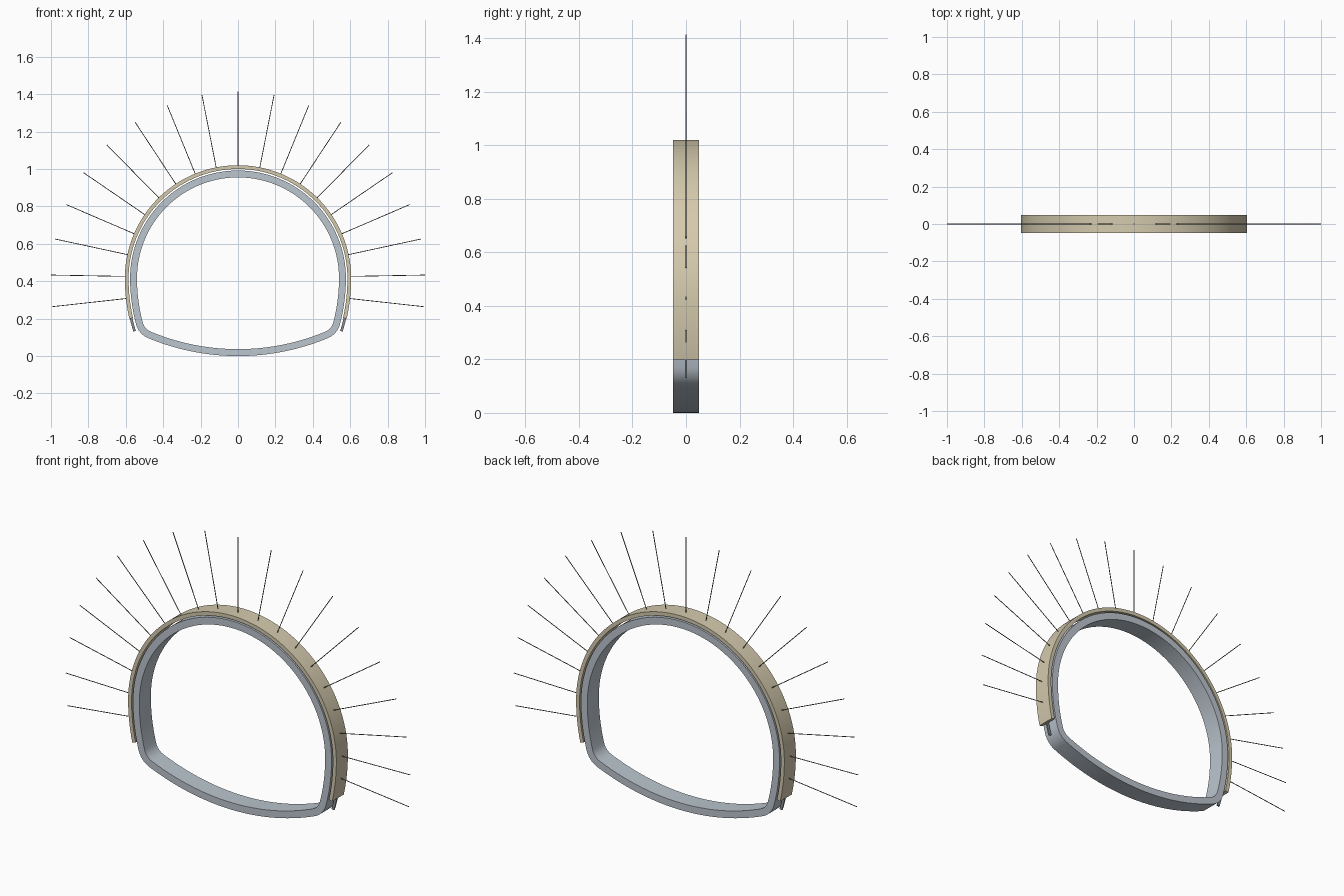
import bpy, bmesh
from math import sin, cos, sqrt, atan2, radians, pi
from mathutils import Vector

if "Cube" in bpy.data.objects:
    bpy.data.objects.remove(bpy.data.objects["Cube"])

CZ = 0.415      # spring line height
C = 0.375       # side wall arc centre offset
HALF = 0.048    # half depth of the tunnel slice


def material(name, col):
    m = bpy.data.materials.new(name)
    m.diffuse_color = (*col, 1)
    m.use_nodes = True
    m.node_tree.nodes["Principled BSDF"].inputs["Base Color"].default_value = m.diffuse_color
    return m


CONCRETE = material("concrete", (0.50, 0.56, 0.62))
SPRAYED = material("sprayed_concrete", (0.66, 0.59, 0.42))
STEEL = material("steel", (0.25, 0.27, 0.29))
BOLT = material("bolt_steel", (0.22, 0.18, 0.13))


def arc(cx, cz, r, a0, a1, n):
    return [(cx + r * cos(a0 + (a1 - a0) * i / n), cz + r * sin(a0 + (a1 - a0) * i / n))
            for i in range(n + 1)]


def mirrored(right):
    """Right half listed from the crown downwards -> left foot, crown, right foot."""
    return [(-x, z) for x, z in reversed(right[1:])] + right


def arch(r, foot):
    """Crown arc followed by a flatter wall arc down to the foot angle."""
    right = arc(0, CZ, r, pi / 2, 0, 48)
    right += arc(-C, CZ, r + C, 0, -foot, 10)[1:]
    return mirrored(right)


def lining(off):
    """Closed tunnel outline: crown, wall, rounded corner and curved invert."""
    R, Rw, Ri, rc = 0.577, 0.577 + C, 1.25, 0.11
    # corner centre = intersection of the inset wall and invert circles
    p, q = Vector((-C, CZ)), Vector((0, Ri))
    d = q - p
    a, b, L = Rw - rc, Ri - rc, d.length
    t = (a * a - b * b + L * L) / (2 * L)
    h = sqrt(a * a - t * t)
    u = d / L
    k = p + u * t + Vector((u.y, -u.x)) * h
    aw = atan2(k.y - p.y, k.x - p.x)
    ai = atan2(k.y - q.y, k.x - q.x)
    right = arc(0, CZ, R - off, pi / 2, 0, 48)
    right += arc(p.x, p.y, Rw - off, 0, aw, 10)[1:]
    right += arc(k.x, k.y, rc - off, aw, ai, 10)[1:]
    right += arc(0, Ri, Ri - off, ai, -pi / 2, 20)[1:]
    return mirrored(right)[1:]


def band(name, outer, inner, half, mat, closed=False):
    """Solid strip between two matching outlines, extruded along y."""
    bm = bmesh.new()
    rows = [[bm.verts.new((x, y, z)) for x, z in line]
            for line, y in ((outer, -half), (inner, -half), (inner, half), (outer, half))]
    n = len(outer)
    for i in range(n if closed else n - 1):
        j = (i + 1) % n
        for k in range(4):
            a, b = rows[k], rows[(k + 1) % 4]
            bm.faces.new((a[i], a[j], b[j], b[i]))
    if not closed:
        bm.faces.new([r[0] for r in rows])
        bm.faces.new([r[-1] for r in rows])
    bmesh.ops.recalc_face_normals(bm, faces=bm.faces)
    finish(name, bm, mat)


def finish(name, bm, mat):
    me = bpy.data.meshes.new(name)
    bm.to_mesh(me)
    bm.free()
    me.materials.append(mat)
    ob = bpy.data.objects.new(name, me)
    bpy.context.collection.objects.link(ob)
    bpy.context.view_layer.objects.active = ob
    ob.select_set(True)
    bpy.ops.object.shade_smooth_by_angle(angle=radians(30))
    ob.select_set(False)


# Inner concrete lining, outer sprayed layer, steel rib whose feet stick out
band("inner_lining", lining(0), lining(0.037), HALF, CONCRETE, closed=True)
band("outer_shell", arch(0.605, radians(12.7)), arch(0.585, radians(12.7)), HALF, SPRAYED)
band("steel_rib", arch(0.602, radians(16.9)), arch(0.588, radians(16.9)), 0.004, STEEL)


# Rock bolts, square to the shell surface
def rock_bolt(name, base, direction, length=0.4):
    d = Vector(direction).normalized()
    bm = bmesh.new()
    bmesh.ops.create_cone(bm, cap_ends=True, segments=8, radius1=0.002, radius2=0.002, depth=length)
    bm.transform(d.to_track_quat('Z', 'Y').to_matrix().to_4x4())
    bmesh.ops.translate(bm, verts=bm.verts, vec=Vector(base) + d * length / 2)
    finish(name, bm, BOLT)


for i in range(-9, 10):
    side = -1 if i < 0 else 1
    if abs(i) < 9:
        a, r, cx = radians(11.12 * abs(i)), 0.60, 0
    else:
        a, r, cx = radians(96.3), 0.60 + C, -C
    d = (side * sin(a), 0, cos(a))
    rock_bolt(f"rock_bolt_{i + 10}", (side * (cx + r * sin(a)), 0, CZ + r * cos(a)), d)
